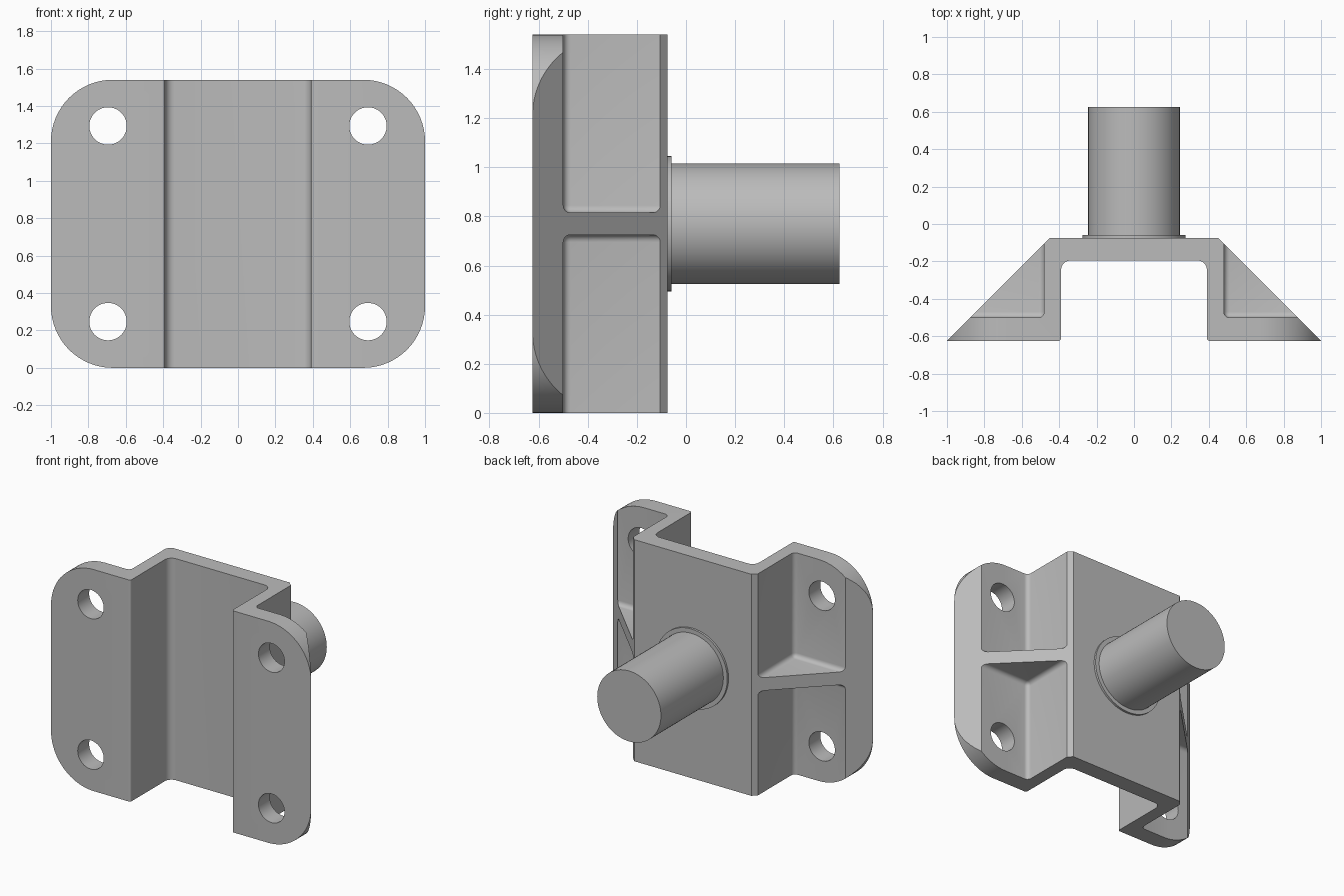
import bpy, bmesh
from math import sin, tan, pi
from mathutils import Vector, Matrix

cube = bpy.data.objects.get("Cube")
if cube:
    bpy.data.objects.remove(cube, do_unlink=True)

grey = bpy.data.materials.new("plain grey")
grey.use_nodes = True
grey.diffuse_color = (0.5, 0.5, 0.5, 1)
grey.node_tree.nodes["Principled BSDF"].inputs["Base Color"].default_value = (0.5, 0.5, 0.5, 1)

HEIGHT = 1.54
MID = HEIGHT / 2
RIB = 0.045      # half thickness of the rib


def make(name, bm):
    bmesh.ops.recalc_face_normals(bm, faces=bm.faces)
    mesh = bpy.data.meshes.new(name)
    bm.to_mesh(mesh)
    bm.free()
    mesh.materials.append(grey)
    obj = bpy.data.objects.new(name, mesh)
    bpy.context.collection.objects.link(obj)
    return obj


def rounded(corners, steps):
    """Outline from (x, y, radius) corners, with true arcs."""
    out = []
    for i, (x, y, r) in enumerate(corners):
        p = Vector((x, y))
        if r == 0:
            out.append(p)
            continue
        d1 = (Vector(corners[i - 1][:2]) - p).normalized()
        d2 = (Vector(corners[(i + 1) % len(corners)][:2]) - p).normalized()
        ang = d1.angle(d2)
        c = p + (d1 + d2).normalized() * r / sin(ang / 2)
        v1, v2 = (p + d * r / tan(ang / 2) - c for d in (d1, d2))
        phi = pi - ang
        for k in range(steps + 1):
            s = k / steps * phi
            out.append(c + (v1 * sin(phi - s) + v2 * sin(s)) / sin(phi))
    return out


def prism(name, outline, lo, hi, place):
    bm = bmesh.new()
    face = bm.faces.new([bm.verts.new(place(p.x, p.y, lo)) for p in outline])
    ext = bmesh.ops.extrude_face_region(bm, geom=[face])
    shift = Vector(place(0, 0, hi)) - Vector(place(0, 0, lo))
    verts = [g for g in ext["geom"] if isinstance(g, bmesh.types.BMVert)]
    bmesh.ops.translate(bm, verts=verts, vec=shift)
    return make(name, bm)


def rod(name, x, z, radius, y0, y1, sides):
    bm = bmesh.new()
    mat = Matrix.Translation((x, (y0 + y1) / 2, z)) @ Matrix.Rotation(pi / 2, 4, "X")
    bmesh.ops.create_cone(bm, cap_ends=True, segments=sides, radius1=radius,
                          radius2=radius, depth=y1 - y0, matrix=mat)
    return make(name, bm)


def soft_box(name, lo, hi, radius):
    lo, hi = Vector(lo), Vector(hi)
    bm = bmesh.new()
    mat = Matrix.Translation((lo + hi) / 2) @ Matrix.Diagonal((*(hi - lo), 1))
    bmesh.ops.create_cube(bm, size=1, matrix=mat)
    bmesh.ops.bevel(bm, geom=bm.edges[:], offset=radius, segments=5,
                    profile=0.5, affect="EDGES")
    return make(name, bm)


def boolean(target, cutter, operation):
    cutter.hide_render = True
    mod = target.modifiers.new("cut", "BOOLEAN")
    mod.operation, mod.solver, mod.object = operation, "EXACT", cutter
    bpy.context.view_layer.objects.active = target
    bpy.ops.object.modifier_apply(modifier=mod.name)
    bpy.data.objects.remove(cutter, do_unlink=True)


def smooth(obj):
    bpy.ops.object.select_all(action="DESELECT")
    obj.select_set(True)
    bpy.context.view_layer.objects.active = obj
    bpy.ops.object.shade_smooth_by_angle(angle=0.5)


# Bracket: a flared channel section run up the full height
half = [(0.45, -0.075, 0), (1, -0.625, 0), (0.39, -0.625, 0.015), (0.39, -0.195, 0.05)]
section = half + [(-x, y, r) for x, y, r in reversed(half)]
bracket = prism("bracket", rounded(section, 6), 0, HEIGHT, lambda u, v, w: (u, v, w))

# Large round corners of the mounting flanges
corners = [(-1, 0, 0.33), (1, 0, 0.33), (1, HEIGHT, 0.33), (-1, HEIGHT, 0.33)]
plate = prism("corner_shape", rounded(corners, 16), -1, 0.5, lambda u, v, w: (u, w, v))
boolean(bracket, plate, "INTERSECT")

# Filleted pockets that leave a thin rib on each side, and the bolt holes
for side in (-1, 1):
    x0, x1 = sorted((side * 0.48, side * 1.5))
    for z0, z1 in ((-0.5, MID - RIB), (MID + RIB, HEIGHT + 0.5)):
        boolean(bracket, soft_box("pocket", (x0, -0.5, z0), (x1, 0.5, z1), 0.03), "DIFFERENCE")
    for level in (-1, 1):
        hole = rod("bolt_hole", side * 0.695, MID + level * 0.523, 0.1, -0.9, -0.3, 48)
        boolean(bracket, hole, "DIFFERENCE")
smooth(bracket)

# Spindle and its thin collar on the back
smooth(rod("collar", 0, MID, 0.275, -0.1, -0.06, 72))
smooth(rod("spindle", 0, MID, 0.245, -0.1, 0.625, 72))
